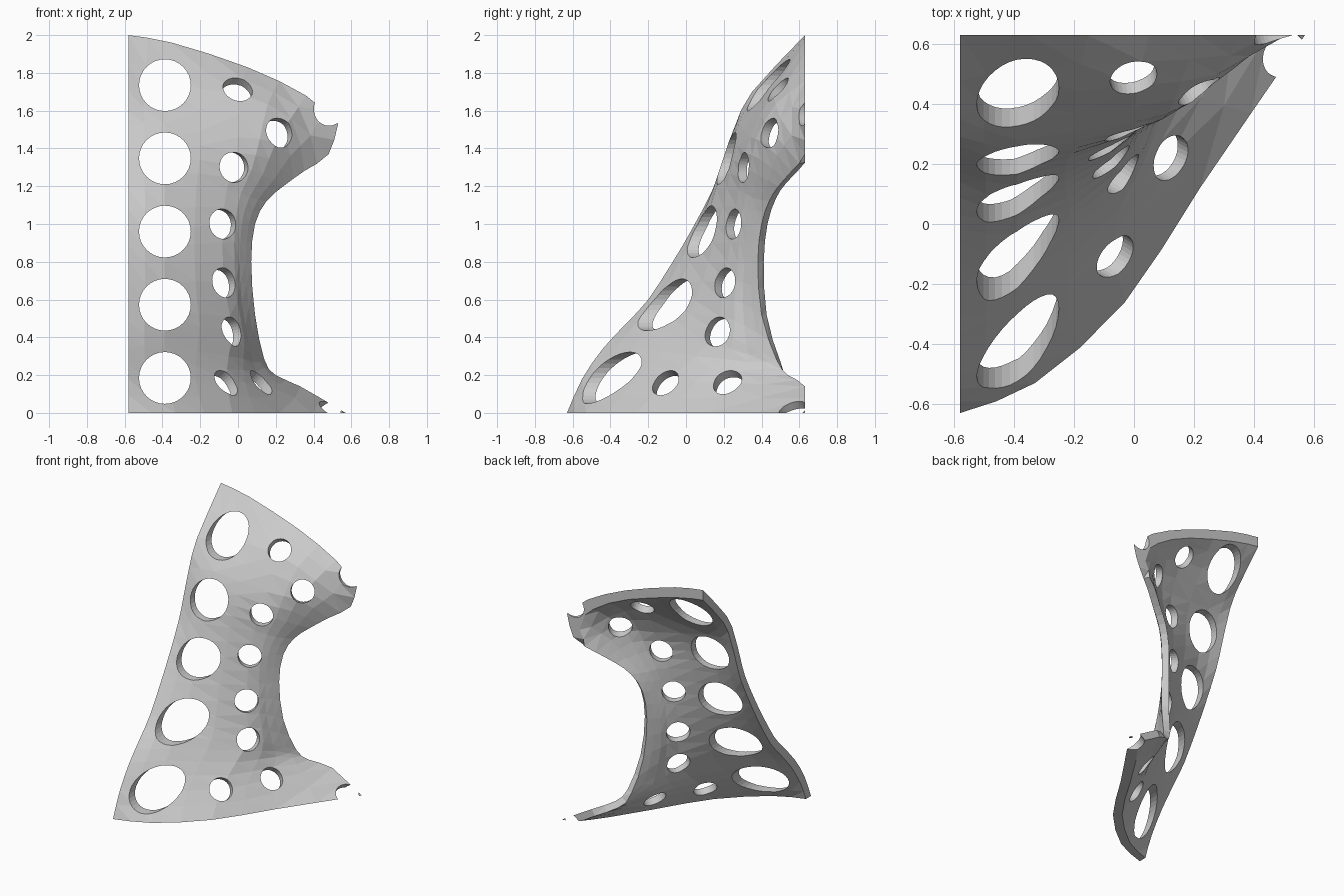
import bpy, bmesh, math
from mathutils import Vector
from mathutils.bvhtree import BVHTree

if "Cube" in bpy.data.objects:
    bpy.data.objects.remove(bpy.data.objects["Cube"], do_unlink=True)

SIDE, BACK, THICK, STEPS = -.58, .63, .05, 2

grey = bpy.data.materials.new("Plain grey")
grey.use_nodes = True
colour = (.6, .6, .6, 1)
grey.diffuse_color = colour
grey.node_tree.nodes["Principled BSDF"].inputs["Base Color"].default_value = colour

# Profile lines running from the foot to the top, from the straight side to the curved rim
side_profile = [(SIDE, y, z) for y, z in (
    (-.63, 0), (-.55, .18), (-.44, .34), (-.31, .48), (-.2, .6), (-.07, .8),
    (.03, .97), (.14, 1.18), (.2, 1.35), (.26, 1.52), (.35, 1.7), (.63, 2))]
large_hole_line = [
    (-.33, -.53, 0), (-.39, -.41, .18), (-.39, -.28, .35), (-.39, -.18, .48),
    (-.39, -.09, .59), (-.39, .02, .8), (-.39, .09, .97), (-.39, .16, 1.19),
    (-.39, .21, 1.36), (-.39, .28, 1.53), (-.39, .42, 1.72), (-.35, .63, 1.96)]
small_hole_line = [
    (-.03, -.26, 0), (-.06, -.11, .16), (-.05, .05, .3), (-.03, .16, .43),
    (-.06, .19, .6), (-.08, .22, .8), (-.08, .25, 1), (-.06, .28, 1.18),
    (-.02, .3, 1.31), (0, .34, 1.46), (.01, .46, 1.69), (.05, .63, 1.83)]
inner_line = [
    (.22, .12, 0), (.12, .22, .16), (.08, .33, .27), (.06, .32, .36),
    (.02, .3, .58), (.01, .31, .8), (.02, .32, 1), (.06, .35, 1.14),
    (.13, .38, 1.26), (.2, .41, 1.43), (.28, .5, 1.56), (.36, .63, 1.68)]
rim = [
    (.57, .63, 0), (.33, .63, .14), (.2, .54, .2), (.14, .48, .28),
    (.09, .4, .52), (.07, .38, .8), (.09, .4, 1), (.15, .44, 1.12),
    (.24, .49, 1.2), (.35, .56, 1.28), (.48, .63, 1.37), (.53, .63, 1.53)]


def smooth_path(points):
    """Resample a point list as a Catmull-Rom curve."""
    p = [Vector(q) for q in points]
    p = [2 * p[0] - p[1]] + p + [2 * p[-1] - p[-2]]
    path = []
    for a, b, c, d in zip(p, p[1:], p[2:], p[3:]):
        for k in range(STEPS):
            t = k / STEPS
            path.append(b + (c - a) * t / 2 + (a - b * 2.5 + c * 2 - d / 2) * t * t
                        + (b * 1.5 - a / 2 - c * 1.5 + d / 2) * t ** 3)
    return path + [p[-2]]


def keep_inside(p):
    return Vector((max(p.x, SIDE), min(p.y, BACK), max(p.z, 0)))


# Front skin
lines = [smooth_path(l) for l in
         (side_profile, large_hole_line, small_hole_line, inner_line, rim)]
grid = [smooth_path(row) for row in zip(*lines)]
bm = bmesh.new()
front = [[bm.verts.new(keep_inside(p)) for p in row] for row in grid]
rows, cols = len(front), len(front[0])
for i in range(rows - 1):
    for j in range(cols - 1):
        bm.faces.new((front[i][j], front[i][j + 1], front[i + 1][j + 1], front[i + 1][j]))
bm.normal_update()
surface = BVHTree.FromBMesh(bm)


def back_point(i, j):
    """Offset inwards while sliding along the flat cut planes."""
    v = front[i][j]
    n = v.normal.copy()
    if j == 0:
        n.x = 0
    if i == 0:
        n.z = 0
    if v.co.y > BACK - .001:
        n.y = 0
    return keep_inside(v.co - n.normalized() * THICK / max(n.length, .6))


# Back skin and the edge walls
back = [[bm.verts.new(back_point(i, j)) for j in range(cols)] for i in range(rows)]
for i in range(rows - 1):
    for j in range(cols - 1):
        bm.faces.new((back[i][j], back[i + 1][j], back[i + 1][j + 1], back[i][j + 1]))
border = ([(0, j) for j in range(cols)] + [(i, cols - 1) for i in range(1, rows)]
          + [(rows - 1, j) for j in range(cols - 2, -1, -1)]
          + [(i, 0) for i in range(rows - 2, 0, -1)])
for (a, b), (c, d) in zip(border, border[1:] + border[:1]):
    bm.faces.new((front[a][b], back[a][b], back[c][d], front[c][d]))
bmesh.ops.triangulate(bm, faces=bm.faces[:])
bmesh.ops.recalc_face_normals(bm, faces=bm.faces[:])
mesh = bpy.data.meshes.new("perforated_shell")
bm.to_mesh(mesh)
bm.free()
shell = bpy.data.objects.new("perforated_shell", mesh)
bpy.context.collection.objects.link(shell)
mesh.materials.append(grey)


def punch(centre, axis, radius, depth):
    """Cut one round hole through the shell."""
    turn = axis.to_track_quat("Z", "Y").to_euler()
    bpy.ops.mesh.primitive_cylinder_add(vertices=32, radius=radius, depth=depth,
                                        location=centre, rotation=turn)
    cutter = bpy.context.object
    cutter.hide_render = True
    cut = shell.modifiers.new("hole", "BOOLEAN")
    cut.operation, cut.solver, cut.object = "DIFFERENCE", "EXACT", cutter
    bpy.context.view_layer.objects.active = shell
    bpy.ops.object.modifier_apply(modifier=cut.name)
    bpy.data.objects.remove(cutter, do_unlink=True)


# Column of large holes, bored straight from the front
for k in range(5):
    punch(Vector((-.387, 0, .185 + k * .3875)), Vector((0, 1, 0)), .137, 3)

# Small holes, bored square to the surface
small_holes = [(-.06, -.11, .16), (.12, .22, .16), (-.03, .165, .43), (-.07, .2, .69),
               (-.08, .25, 1), (-.02, .3, 1.3), (.23, .42, 1.49), (0, .48, 1.72),
               (.48, .62, 1.6), (.49, .57, 0)]
for spot in small_holes:
    hit, normal, _, _ = surface.find_nearest(Vector(spot))
    centre = Vector(spot) if spot[0] > .4 else hit
    punch(centre, normal, .08, .24)
